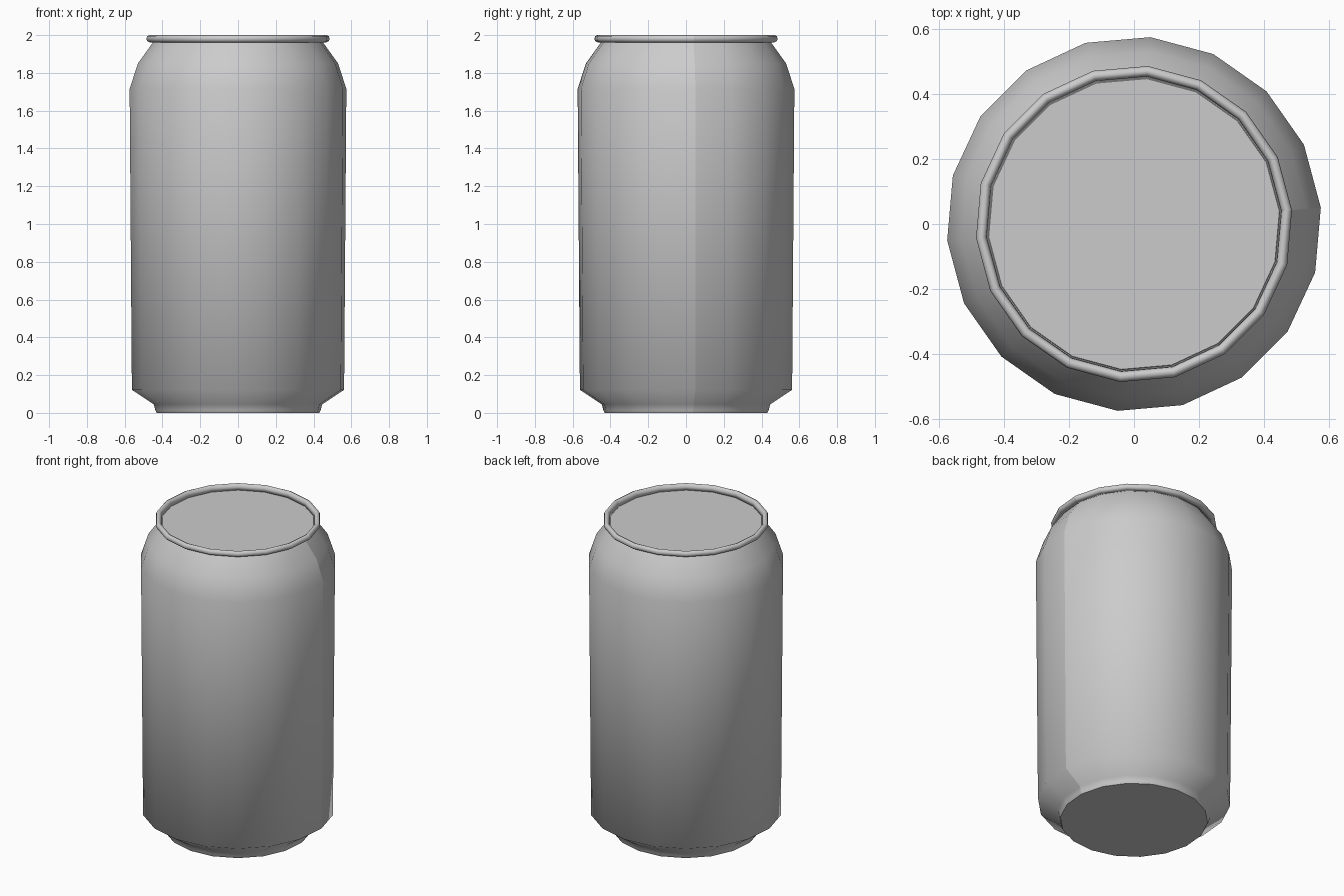
import bpy, bmesh
from math import cos, sin, radians, tau

if "Cube" in bpy.data.objects:
    bpy.data.objects.remove(bpy.data.objects["Cube"])

SIDES = 18
START = radians(5)


def ring(bm, r, z):
    return [bm.verts.new((r * cos(START + tau * i / SIDES),
                          r * sin(START + tau * i / SIDES), z)) for i in range(SIDES)]


def finish(bm, name):
    mesh = bpy.data.meshes.new(name)
    bm.to_mesh(mesh)
    bm.free()
    obj = bpy.data.objects.new(name, mesh)
    bpy.context.collection.objects.link(obj)
    return obj


def lathe(name, profile, closed=False):
    """Revolve (radius, z) points, listed so that the outside is on the right."""
    bm = bmesh.new()
    rings = [ring(bm, r, z) for r, z in profile]
    pairs = list(zip(rings, rings[1:]))
    if closed:
        pairs.append((rings[-1], rings[0]))
    for lo, hi in pairs:
        for i in range(SIDES):
            j = (i + 1) % SIDES
            bm.faces.new((lo[i], lo[j], hi[j], hi[i])).smooth = True
        # hard vertical seam on the right-hand side
        bm.edges.get((lo[0], hi[0])).smooth = False
    return finish(bm, name)


def disc(name, r, z, up=True):
    bm = bmesh.new()
    verts = ring(bm, r, z)
    bm.faces.new(verts if up else verts[::-1])
    return finish(bm, name)


# Can wall: foot, lower taper, slightly flared body, shoulder and neck
lathe("can_body", [(0.432, 0.0), (0.440, 0.015), (0.447, 0.045), (0.564, 0.122),
                   (0.576, 1.715), (0.532, 1.85), (0.448, 1.967)])

# Rolled rim
lathe("top_rim", [(0.453, 1.963), (0.471, 1.962), (0.483, 1.968), (0.487, 1.981),
                  (0.483, 1.994), (0.471, 2.0), (0.460, 1.995), (0.455, 1.982)], closed=True)

# Flat ends
disc("lid", 0.455, 1.964)
disc("base", 0.432, 0.0, up=False)
